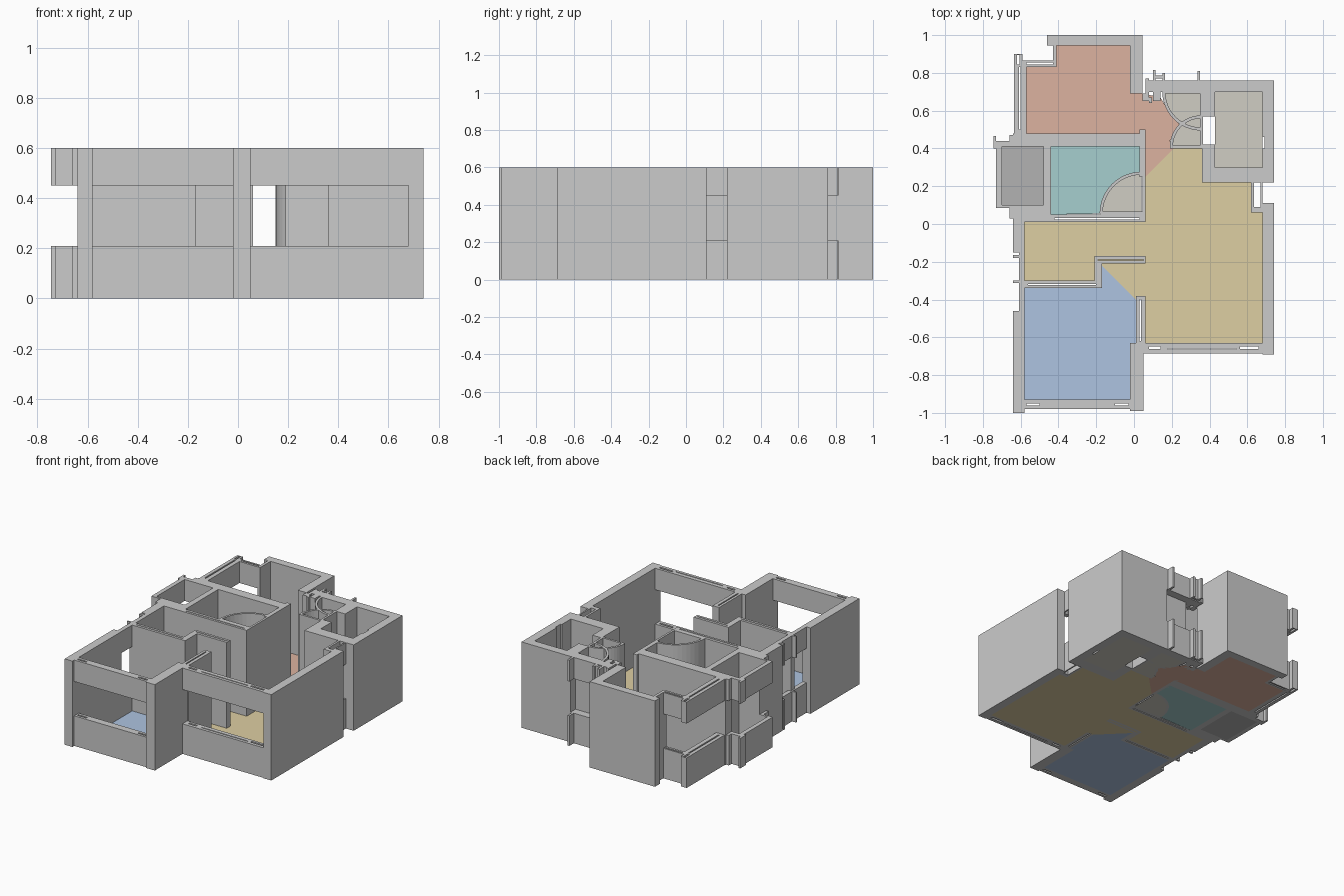
import bpy, bmesh
from math import cos, sin, pi

if "Cube" in bpy.data.objects:
    bpy.data.objects.remove(bpy.data.objects["Cube"])

H, SILL, HEAD = 0.6, 0.21, 0.45


def finish(name, bm, color=None):
    mesh = bpy.data.meshes.new(name)
    bm.to_mesh(mesh)
    bm.free()
    obj = bpy.data.objects.new(name, mesh)
    bpy.context.collection.objects.link(obj)
    if color:
        mat = bpy.data.materials.new(name + "_paint")
        mat.diffuse_color = (*color, 1)
        mat.use_nodes = True
        mat.node_tree.nodes["Principled BSDF"].inputs["Base Color"].default_value = mat.diffuse_color
        mesh.materials.append(mat)
    return obj


def walls(name, rects, spans=((0, H),), slots=()):
    """Merge plan rectangles (x0, y0, x1, y1), less the slots, into clean walls."""
    xs = sorted({v for r in (*rects, *slots) for v in (r[0], r[2])})
    ys = sorted({v for r in (*rects, *slots) for v in (r[1], r[3])})

    def solid(i, j):
        if not (0 <= i < len(xs) - 1 and 0 <= j < len(ys) - 1):
            return False
        cx, cy = (xs[i] + xs[i + 1]) / 2, (ys[j] + ys[j + 1]) / 2
        inside = lambda r: r[0] < cx < r[2] and r[1] < cy < r[3]
        return any(map(inside, rects)) and not any(map(inside, slots))

    bm = bmesh.new()
    for z0, z1 in spans:
        for i in range(len(xs) - 1):
            for j in range(len(ys) - 1):
                if not solid(i, j):
                    continue
                c = [(xs[i], ys[j]), (xs[i + 1], ys[j]),
                     (xs[i + 1], ys[j + 1]), (xs[i], ys[j + 1])]
                bm.faces.new([bm.verts.new((*p, z1)) for p in c])
                bm.faces.new([bm.verts.new((*p, z0)) for p in reversed(c)])
                for k, (di, dj) in enumerate(((0, -1), (1, 0), (0, 1), (-1, 0))):
                    if not solid(i + di, j + dj):
                        a, b = c[k], c[(k + 1) % 4]
                        bm.faces.new([bm.verts.new(p) for p in (
                            (*a, z0), (*b, z0), (*b, z1), (*a, z1))])
    bmesh.ops.remove_doubles(bm, verts=bm.verts[:], dist=1e-5)
    bmesh.ops.dissolve_limit(bm, angle_limit=0.01, verts=bm.verts[:], edges=bm.edges[:])
    return finish(name, bm)


def arc(cx, cy, r, a0, a1, n=12):
    return [(cx + r * cos(a0 + (a1 - a0) * k / n),
             cy + r * sin(a0 + (a1 - a0) * k / n)) for k in range(n + 1)]


def curved_wall(name, cx, cy, r, a0, a1, t=0.016):
    outer, inner = arc(cx, cy, r, a0, a1), arc(cx, cy, r - t, a0, a1)
    bm = bmesh.new()
    quads = [bm.faces.new([bm.verts.new((*p, 0)) for p in
                           (outer[k], outer[k + 1], inner[k + 1], inner[k])])
             for k in range(len(outer) - 1)]
    bmesh.ops.remove_doubles(bm, verts=bm.verts[:], dist=1e-5)
    ext = bmesh.ops.extrude_face_region(bm, geom=quads, use_keep_orig=True)
    top = [g for g in ext["geom"] if isinstance(g, bmesh.types.BMVert)]
    bmesh.ops.translate(bm, verts=top, vec=(0, 0, H))
    bmesh.ops.recalc_face_normals(bm, faces=bm.faces[:])
    finish(name, bm)


def floor(name, pts, color):
    bm = bmesh.new()
    f = bm.faces.new([bm.verts.new((*p, 0)) for p in pts])
    f.normal_update()
    if f.normal.z < 0:
        f.normal_flip()
    finish(name, bm, color)


def rect(x0, y0, x1, y1):
    return [(x0, y0), (x1, y0), (x1, y1), (x0, y1)]


# Full-height outer walls and piers
walls("outer_walls", [
    (-.64, -1, -.58, -.46), (-.02, -.99, .05, -.63), (.68, -.69, .74, .11),
    (-.46, .945, .045, 1), (-.02, .69, .045, 1), (-.43, .83, -.41, .945),
    (-.64, .01, -.44, .10), (-.64, -.15, -.58, .08), (-.64, .41, -.44, .48)])

# Inner partitions, with the thin slots of their sliding leaves
walls("partitions", [
    (-.60, -.34, -.18, -.30), (-.21, -.34, -.17, -.17), (-.21, -.21, .06, -.17),
    (.01, -.63, .06, -.38), (-.44, .01, .06, .05), (-.48, .10, -.44, .41),
    (-.44, .41, .06, .48), (.03, .25, .06, .50), (.045, .05, .06, .25)],
    slots=[(-.56, -.323, -.2, -.317), (-.19, -.193, .05, -.187),
           (.028, -.62, .036, -.40), (-.42, .025, .03, .031)])

# Service core beside the entrance
walls("service_core", [
    (.36, .22, .74, .30), (.68, .22, .74, .76), (.36, .70, .74, .76),
    (.36, .22, .43, .42), (.36, .57, .43, .76), (.35, .40, .365, .70)],
    slots=[(.68, .40, .69, .46)])

# Window bands: sill below and head above each opening
walls("window_bands", [
    (-.58, -.98, -.02, -.93), (.05, -.685, .68, -.63),
    (-.61, -.46, -.58, -.15), (-.64, -.18, -.58, -.165), (-.64, -.312, -.58, -.30),
    (-.635, .48, -.57, .85), (-.635, .85, -.59, .90), (-.59, .83, -.41, .865),
    (.62, .06, .68, .23), (.08, .70, .36, .76)],
    spans=((0, SILL), (HEAD, H)),
    slots=[(-.57, -.962, -.50, -.95), (-.10, -.962, -.03, -.95),
           (.08, -.662, .14, -.648), (.56, -.662, .66, -.648), (.18, -.665, .54, -.658),
           (-.61, .50, -.60, .83), (-.57, .845, -.42, .855), (-.62, .845, -.605, .895),
           (.635, .09, .67, .22)])

# Shaft enclosure on the left side
walls("shaft_bands", [
    (-.73, .09, -.70, .44), (-.73, .085, -.64, .10), (-.73, .41, -.64, .44),
    (-.745, .40, -.73, .465), (-.66, .03, -.64, .10), (-.66, .41, -.64, .47)],
    spans=((0, SILL), (HEAD, H)))

# Small posts around the entrance window
walls("entrance_posts", [
    (.045, .65, .08, .69), (.08, .64, .095, .67), (.06, .69, .08, .77),
    (.10, .76, .115, .815), (.115, .77, .15, .785), (.15, .76, .165, .80),
    (.335, .76, .35, .81), (.10, .65, .14, .70)],
    spans=((0, SILL), (HEAD, H)))

# Quarter-round door sweeps
curved_wall("bath_door_sweep", .04, .055, .222, pi / 2, pi)
curved_wall("entry_door_sweep", .355, .70, .205, pi, 1.5 * pi)
curved_wall("core_door_sweep", .355, .41, .165, pi / 2, pi)
walls("door_leaves", [(-.18, .05, .045, .065), (.15, .69, .36, .705), (.19, .40, .36, .415)])

# Coloured room floors
GREY, STONE = (.45, .45, .45), (.63, .61, .55)
floor("bath_floor", [(-.44, .05), *reversed(arc(.04, .055, .222, pi / 2, pi)),
                     (.04, .41), (-.44, .41)], (.38, .62, .62))
floor("bath_entry_floor", [(.04, .055), *arc(.04, .055, .222, pi / 2, pi)], STONE)
floor("shaft_floor", rect(-.70, .10, -.48, .41), GREY)
floor("core_floor", rect(.43, .30, .68, .70), STONE)
floor("entry_floor", [(.355, .70), *arc(.355, .70, .205, pi, 1.5 * pi)], STONE)
floor("core_entry_floor", [(.355, .41), *arc(.355, .41, .165, pi / 2, pi)], STONE)
floor("back_room_floor", [
    (-.57, .48), (.06, .48), (.06, .25), (.21, .40), (.19, .44), (.24, .53), (.17, .62),
    (.14, .67), (.05, .69), (-.02, .69), (-.02, .945), (-.41, .945), (-.41, .83), (-.57, .83)],
    (.72, .45, .35))
floor("front_room_floor", [
    (-.58, -.93), (-.02, -.93), (-.02, -.63), (.01, -.63), (.01, -.40), (-.17, -.22),
    (-.17, -.34), (-.58, -.34)], (.42, .55, .75))
floor("living_floor", [
    (-.58, .01), (-.58, -.30), (-.21, -.30), (-.21, -.17), (-.17, -.22), (.01, -.40),
    (.06, -.40), (.06, -.63), (.68, -.63), (.68, .06), (.62, .06), (.62, .22), (.36, .22),
    (.36, .40), (.21, .40), (.06, .25), (.06, .01)], (.73, .62, .36))
